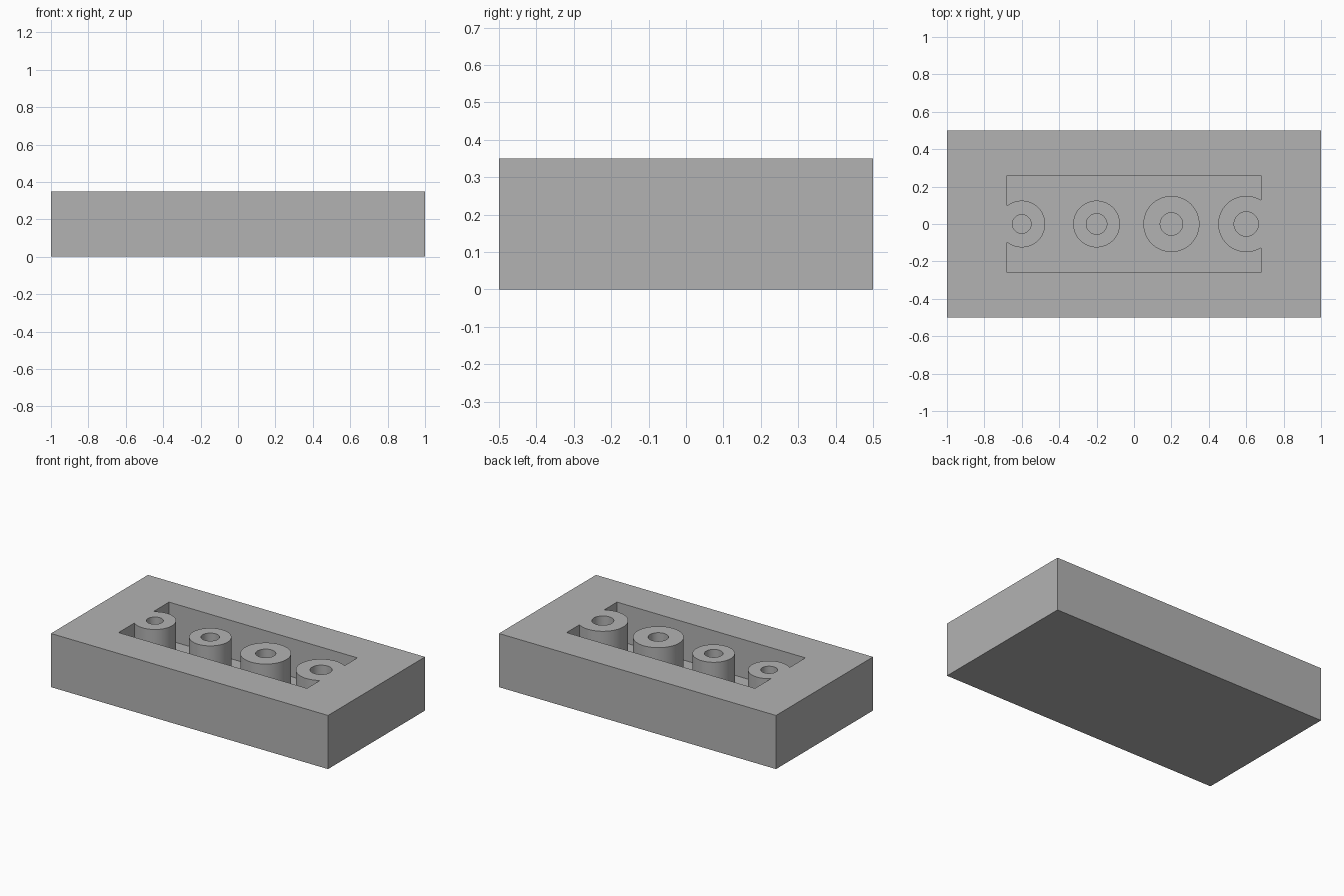
import bpy

cube = bpy.data.objects.get("Cube")
if cube:
    bpy.data.objects.remove(cube, do_unlink=True)

TOP = 0.35      # block height
FLOOR = 0.10    # pocket floor height
ABOVE = 0.45    # cutters reach past the top
BOSSES = [(-0.6, 0.125, 0.05), (-0.2, 0.125, 0.055),
          (0.2, 0.15, 0.06), (0.6, 0.15, 0.065)]  # x, outer radius, hole radius

grey = bpy.data.materials.new("plain_grey")
grey.use_nodes = True
colour = (0.45, 0.45, 0.45, 1)
grey.diffuse_color = colour
grey.node_tree.nodes["Principled BSDF"].inputs["Base Color"].default_value = colour


def box(name, sx, sy, z0, z1):
    bpy.ops.mesh.primitive_cube_add(size=1, location=(0, 0, (z0 + z1) / 2))
    ob = bpy.context.object
    ob.name = name
    ob.scale = (sx, sy, z1 - z0)
    bpy.ops.object.transform_apply(location=True, rotation=False, scale=True)
    ob.data.materials.append(grey)
    return ob


def rod(name, x, radius, z0, z1):
    bpy.ops.mesh.primitive_cylinder_add(vertices=64, radius=radius, depth=z1 - z0,
                                        location=(x, 0, (z0 + z1) / 2))
    ob = bpy.context.object
    ob.name = name
    ob.data.materials.append(grey)
    return ob


def cut(target, cutter):
    mod = target.modifiers.new(cutter.name, 'BOOLEAN')
    mod.operation = 'DIFFERENCE'
    mod.solver = 'EXACT'
    mod.object = cutter
    bpy.context.view_layer.objects.active = target
    bpy.ops.object.modifier_apply(modifier=mod.name)
    bpy.data.objects.remove(cutter, do_unlink=True)


# Pocket cutter, with the round bosses left standing
block = box("mould_block", 2, 1, 0, TOP)
pocket = box("pocket_cutter", 1.36, 0.52, FLOOR, ABOVE)
for x, outer, hole in BOSSES:
    cut(pocket, rod("boss_cutter", x, outer, 0, ABOVE + 0.1))
cut(block, pocket)

# Blind holes down the bosses
for x, outer, hole in BOSSES:
    cut(block, rod("hole_cutter", x, hole, FLOOR, ABOVE))

# Smooth round walls, sharp edges
bpy.ops.object.select_all(action='DESELECT')
block.select_set(True)
bpy.context.view_layer.objects.active = block
bpy.ops.object.shade_smooth_by_angle()
